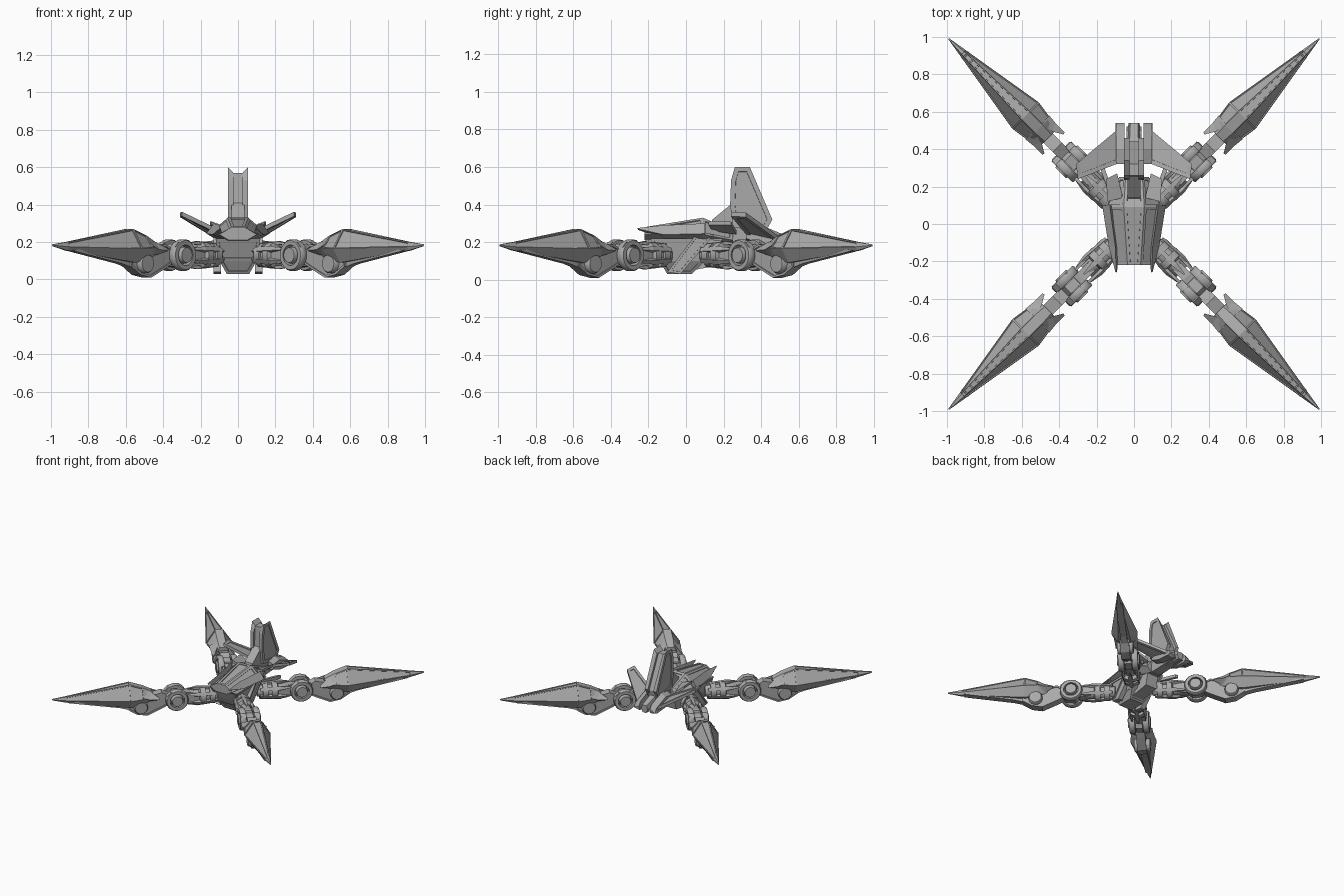
import bpy, bmesh, math
from mathutils import Matrix

if "Cube" in bpy.data.objects:
    bpy.data.objects.remove(bpy.data.objects["Cube"], do_unlink=True)

grey = bpy.data.materials.new("plain_grey")
grey.use_nodes = True
COLOUR = (0.4, 0.4, 0.4, 1)
grey.diffuse_color = COLOUR
grey.node_tree.nodes["Principled BSDF"].inputs["Base Color"].default_value = COLOUR


def finish(name, bm, panel=None, inset=0.01, depth=0.006, smooth=False):
    """Turn a bmesh into a mesh, with optional sunken panels on chosen faces."""
    bmesh.ops.recalc_face_normals(bm, faces=bm.faces)
    if panel:
        bm.normal_update()
        chosen = [f for f in bm.faces if panel(f)]
        bmesh.ops.inset_individual(bm, faces=chosen, thickness=inset, use_even_offset=True)
        bmesh.ops.inset_individual(bm, faces=chosen, thickness=0.001, depth=-depth)
    if smooth:
        for f in bm.faces:
            f.smooth = True
        for e in bm.edges:
            e.smooth = e.calc_face_angle(0) < math.radians(35)
    me = bpy.data.meshes.new(name)
    bm.to_mesh(me)
    bm.free()
    me.materials.append(grey)
    return me


def bridge(name, rings, closed=False, **kw):
    """Skin equal-length rings of points; cap the ends unless the loop is closed."""
    bm = bmesh.new()
    rows = [[bm.verts.new(p) for p in ring] for ring in rings]
    n = len(rows[0])
    pairs = list(zip(rows, rows[1:])) + ([(rows[-1], rows[0])] if closed else [])
    for a, b in pairs:
        for i in range(n):
            bm.faces.new((a[i], a[(i + 1) % n], b[(i + 1) % n], b[i]))
    if not closed:
        bm.faces.new(rows[0])
        bm.faces.new(rows[-1])
    return finish(name, bm, **kw)


def hull(name, stations, **kw):
    """Six-sided sections along y: (y, bottom z, middle z, top z, half width, top half width)."""
    return bridge(name, [[(-t, y, zt), (t, y, zt), (w, y, zm), (w * .5, y, zb),
                          (-w * .5, y, zb), (-w, y, zm)]
                         for y, zb, zm, zt, w, t in stations], **kw)


def prism(name, profile, x0, x1, **kw):
    """Extrude a (y, z) outline sideways."""
    return bridge(name, [[(x, y, z) for y, z in profile] for x in (x0, x1)], **kw)


def lathe(name, profile, centre, axis="X", steps=24, hollow=False):
    """Spin (offset, radius) steps round an axis."""
    cy, cz = centre
    rings = []
    for off, r in profile:
        ring = []
        for i in range(steps):
            a = math.tau * (i + .5) / steps
            c, s = r * math.cos(a), r * math.sin(a)
            ring.append((off, cy + c, cz + s) if axis == "X" else (c, cy + off, cz + s))
        rings.append(ring)
    return bridge(name, rings, closed=hollow, smooth=steps > 12)


def place(me, name=None, mirror=False, matrix=None):
    ob = bpy.data.objects.new(name or me.name, me)
    bpy.context.collection.objects.link(ob)
    if matrix:
        ob.matrix_world = matrix
    if mirror:
        ob.modifiers.new("mirror", "MIRROR")
    return ob


# ---------- body ----------
place(hull("canopy", [(-.22, .21, .24, .28, .1, .035), (.09, .19, .24, .33, .16, .055),
                      (.25, .17, .21, .26, .08, .045)],
           panel=lambda f: f.normal.z > .3 and f.calc_area() > .015, inset=.016))
# lower hull, stacked upwards and raked backwards
place(bridge("lower_hull", [[(-w, y0, z), (w, y0, z), (w, y1, z), (-w, y1, z)]
                            for z, y0, y1, w in ((.03, -.1, .03, .06), (.1, -.14, .1, .1),
                                                 (.22, -.19, .2, .12))],
             panel=lambda f: abs(f.normal.z) < .8 and f.calc_area() > .012, inset=.015))
place(prism("flank_band", [(-.1, .04), (-.03, .03), (.15, .24), (.06, .25)], .09, .13,
            panel=lambda f: f.normal.x > .9, inset=.012), mirror=True)
place(bridge("nose_spike", [[(.095, -.26, .275), (.1, -.255, .27), (.09, -.255, .265)],
                            [(.1, -.12, .29), (.135, -.12, .24), (.085, -.12, .22)],
                            [(.13, .1, .3), (.17, .1, .245), (.1, .1, .21)]]), mirror=True)
place(prism("belly_keel", [(-.08, .03), (.2, .08), (.22, .18), (-.1, .18)], -.05, .05))

# ---------- tail ----------
place(prism("tail_spine", [(.12, .22), (.14, .32), (.25, .41), (.26, .57), (.32, .57),
                           (.44, .31), (.43, .25), (.36, .22)], -.035, .035))
place(bridge("fin_plate", [[(x, y, z + d * (z > .55)) for y, z in
                            ((.235, .4), (.24, .53), (.26, .57), (.34, .57), (.46, .32), (.42, .25), (.25, .28))]
                           for x, d in ((.025, 0), (.053, .03))],
             panel=lambda f: f.normal.x > .9, inset=.025), mirror=True)
place(prism("tail_boom", [(.1, .18), (.2, .25), (.5, .22), (.52, .18), (.3, .17)], -.04, .04))
place(hull("tail_block", [(.33, .2, .24, .27, .03, .02), (.4, .17, .22, .28, .04, .025),
                          (.54, .17, .2, .23, .03, .02)]).copy(), "tail_core")
block = bridge("tail_pod", [[(.05, y, zb), (.1, y, zb + .01), (.095, y, zt - .02), (.05, y, zt)]
                            for y, zb, zt in ((.32, .21, .28), (.4, .18, .29), (.52, .17, .24), (.54, .18, .21))])
place(block, mirror=True)

# swept wings with sunken panels
wing_outline = [(.07, .33, .24), (.07, .52, .2), (.31, .32, .345), (.3, .24, .35)]
wing = place(bridge("wing", [[(x, y, z + d) for x, y, z in wing_outline] for d in (-.012, .012)],
                    panel=lambda f: f.calc_area() > .02, inset=.022), mirror=True)
# small shoulder flap and rear brace on each side
place(bridge("shoulder_flap", [[(.06, .14, .27 + d), (.09, .27, .25 + d), (.15, .24, .3 + d), (.14, .12, .3 + d)]
                               for d in (-.01, .01)]), mirror=True)
place(bridge("rear_brace", [[(x + .012 * a, y, z + .012 * b) for a, b in ((-1, -1), (1, -1), (1, 1), (-1, 1))]
                            for x, y, z in ((.09, .08, .2), (.17, .3, .19))]), mirror=True)

# ---------- one leg, reaching along +y ----------
leg = [
    # hip barrel with raised collars and a ring of prongs
    lathe("hip_barrel", [(-.1, .04), (-.06, .05), (-.06, .065), (-.02, .065), (-.02, .052), (.01, .052),
                         (.01, .07), (.05, .07), (.06, .045), (.12, .04)], (.24, .13), "Y"),
    prism("upper_link", [(.29, .1), (.4, .085), (.5, .1), (.5, .16), (.4, .175), (.29, .16)], -.03, .03),
    # knee: wide axle between two open drums
    lathe("knee_axle", [(-.085, .03), (-.085, .04), (-.07, .045), (.07, .045), (.085, .04), (.085, .03)], (.47, .13)),
    prism("knee_core", [(.41, .09), (.44, .06), (.52, .07), (.55, .12), (.5, .19), (.43, .18)], -.025, .025),
    # lower link, hanging under the foot
    prism("ankle_link", [(.5, .1), (.58, .06), (.69, .01), (.77, .025), (.84, .07), (.84, .13),
                         (.72, .13), (.66, .17), (.58, .19), (.52, .16)], -.035, .035,
          panel=lambda f: abs(f.normal.x) > .9, inset=.012),
    lathe("ankle_wheel", [(-.06, .02), (-.06, .045), (-.05, .052), (.05, .052), (.06, .045), (.06, .02)], (.74, .085)),
    # long pointed foot
    hull("foot", [(.65, .13, .16, .2, .05, .025), (.72, .11, .17, .235, .085, .03),
                  (.82, .09, .165, .27, .1, .03), (1.3, .155, .175, .2, .02, .009),
                  (1.402, .178, .183, .188, .003, .002)],
         panel=lambda f: f.normal.z > .2 and f.calc_area() > .008, inset=.006),
    prism("foot_keel", [(.78, .05), (.9, .085), (1.28, .155), (1.2, .165), (.8, .12)], -.025, .025),
]
for side, s in (("left", 1), ("right", -1)):
    leg += [
        lathe("knee_drum_" + side, [(s * .03, .055), (s * .03, .08), (s * .04, .085), (s * .065, .085),
                                    (s * .075, .078), (s * .075, .055)], (.47, .13), hollow=True),
        # spikes flaring back from the heel of the foot
        bridge("heel_spike_" + side, [[(s * .03, .73, .13), (s * .03, .73, .22), (s * .09, .73, .18)],
                                      [(s * .04, .66, .13), (s * .04, .66, .2), (s * .085, .68, .16)],
                                      [(s * .072, .605, .15), (s * .072, .605, .165), (s * .085, .61, .155)]]),
        prism("knee_tab_" + side, [(.4, .17), (.44, .21), (.52, .2), (.55, .17), (.5, .19), (.43, .18)],
              s * .035, s * .07),
        prism("fork_arm_" + side, [(.26, .1), (.36, .085), (.45, .11), (.45, .15), (.36, .175), (.26, .16)],
              s * .04, s * .055, panel=lambda f: abs(f.normal.x) > .9),
    ]
# prongs around the hip, pointing outwards
for i in range(6):
    a = math.tau * (i + .5) / 6
    c, s = math.cos(a), math.sin(a)
    leg.append(bridge("hip_prong_%d" % (i + 1),
                      [[(c * r - s * t, y, .13 + s * r + c * t) for r, t in
                        ((r0, -w), (r0, w), (r1, w), (r1, -w))]
                       for y, r0, r1, w in ((.16, .05, .062, .012), (.31, .055, .075, .014), (.38, .06, .065, .004))]))

# four copies of the leg, one on each diagonal
for corner, angle in (("back_left", -45), ("back_right", 45),
                      ("front_right", 135), ("front_left", 225)):
    turn = Matrix.Rotation(math.radians(angle), 4, "Z")
    for me in leg:
        place(me, corner + "_" + me.name, matrix=turn)
